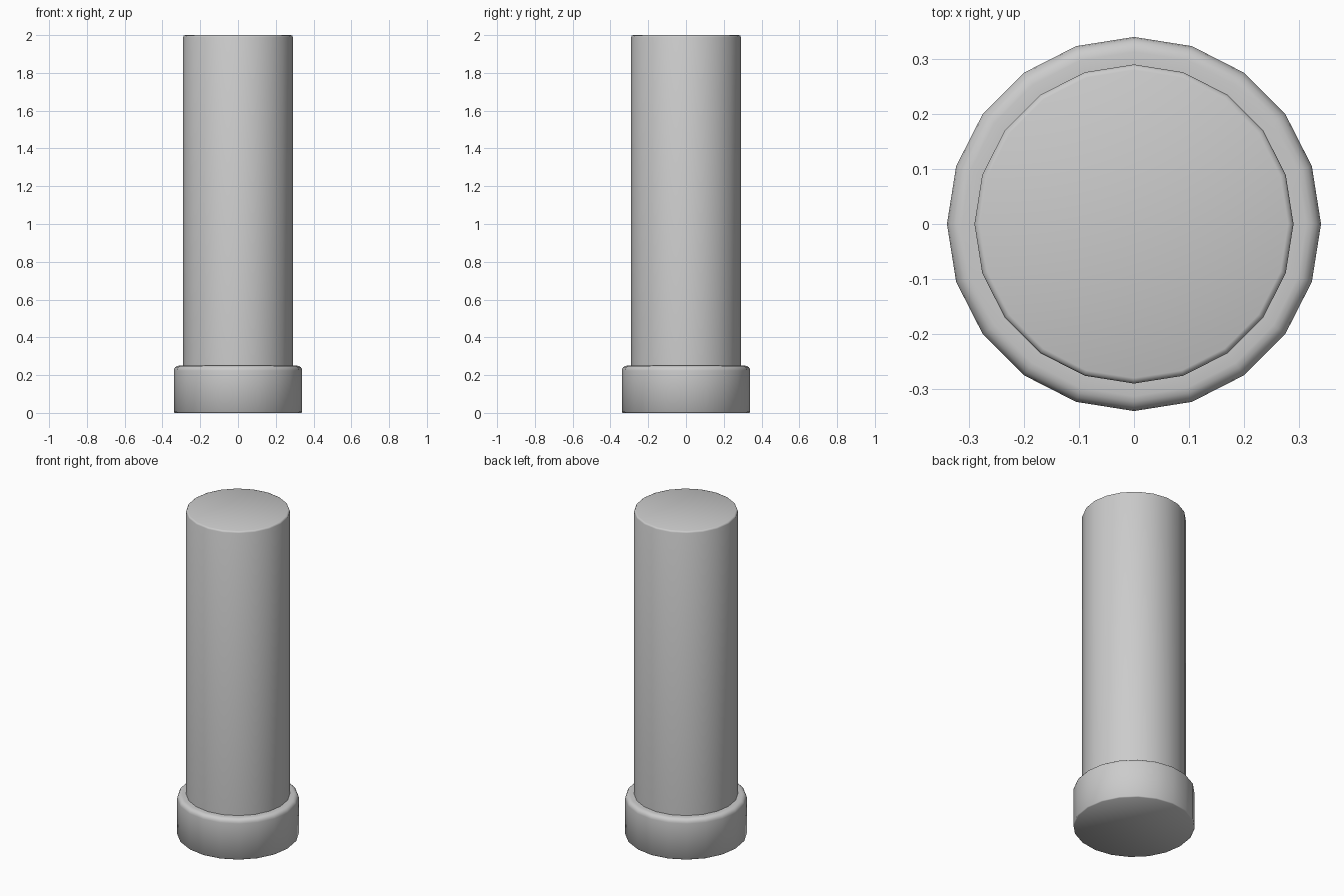
import bpy, bmesh, math

if "Cube" in bpy.data.objects:
    bpy.data.objects.remove(bpy.data.objects["Cube"])

SIDES = 20


def arc(r, z, rad, a0, a1, steps):
    """Rounded corner points around centre (r, z)."""
    pts = []
    for i in range(steps + 1):
        a = math.radians(a0 + (a1 - a0) * i / steps)
        pts.append((r + rad * math.cos(a), z + rad * math.sin(a)))
    return pts


def lathe(name, profile, cap_bottom=False, cap_top=False):
    """Turn a (radius, height) profile around z."""
    bm = bmesh.new()
    rings = []
    for r, z in profile:
        rings.append([bm.verts.new((r * math.cos(2 * math.pi * i / SIDES),
                                    r * math.sin(2 * math.pi * i / SIDES), z))
                      for i in range(SIDES)])
    for low, high in zip(rings, rings[1:]):
        for i in range(SIDES):
            j = (i + 1) % SIDES
            bm.faces.new((low[i], low[j], high[j], high[i]))
    if cap_bottom:
        bm.faces.new(rings[0][::-1])
    if cap_top:
        bm.faces.new(rings[-1])
    mesh = bpy.data.meshes.new(name)
    bm.to_mesh(mesh)
    bm.free()
    obj = bpy.data.objects.new(name, mesh)
    bpy.context.collection.objects.link(obj)
    bpy.ops.object.select_all(action='DESELECT')
    obj.select_set(True)
    bpy.context.view_layer.objects.active = obj
    bpy.ops.object.shade_smooth_by_angle(angle=math.radians(50))
    return obj


# Base collar with a rounded upper rim
lathe("base_collar",
      [(0.335, 0.0), (0.34, 0.005)] + arc(0.313, 0.223, 0.027, 0, 90, 4) + [(0.288, 0.25)],
      cap_bottom=True)

# Tall shaft with a small softened top edge
lathe("shaft",
      [(0.29, 0.248)] + arc(0.28, 1.99, 0.01, 0, 90, 2),
      cap_top=True)
